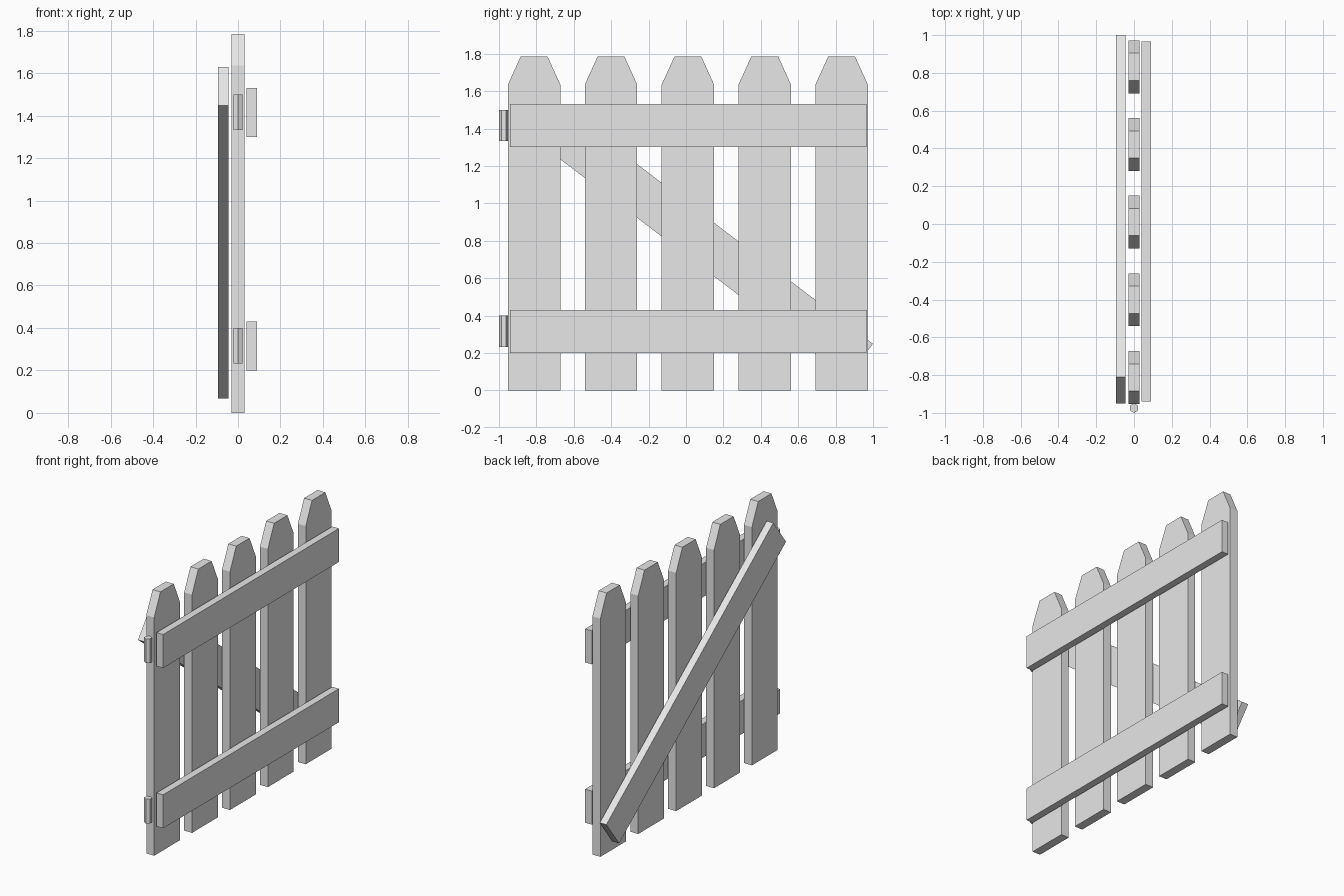
import bpy
import math

cube = bpy.data.objects.get("Cube")
if cube:
    bpy.data.objects.remove(cube, do_unlink=True)

# One plain pale grey for the whole gate
GREY = (0.8, 0.8, 0.8, 1.0)
mat = bpy.data.materials.new("pale grey")
mat.use_nodes = True
mat.diffuse_color = GREY
mat.node_tree.nodes["Principled BSDF"].inputs["Base Color"].default_value = GREY


def board(name, outline, x0, x1):
    """Extrude a counter-clockwise (y, z) outline from x0 to x1."""
    n = len(outline)
    verts = [(x, y, z) for x in (x0, x1) for y, z in outline]
    faces = [tuple(reversed(range(n))), tuple(range(n, 2 * n))]
    faces += [(i, (i + 1) % n, (i + 1) % n + n, i + n) for i in range(n)]
    mesh = bpy.data.meshes.new(name)
    mesh.from_pydata(verts, [], faces)
    mesh.materials.append(mat)
    obj = bpy.data.objects.new(name, mesh)
    bpy.context.collection.objects.link(obj)
    return obj


def rectangle(y0, y1, z0, z1):
    return [(y0, z0), (y1, z0), (y1, z1), (y0, z1)]


# Upright pickets with clipped tops
for i in range(5):
    c = 0.01 + (i - 2) * 0.411
    board(f"picket_{i + 1}",
          [(c - 0.14, 0), (c + 0.14, 0), (c + 0.14, 1.635),
           (c + 0.072, 1.785), (c - 0.072, 1.785), (c - 0.14, 1.635)],
          -0.03, 0.03)

# Horizontal rails and the hinge barrels at their ends
for label, z in (("lower", 0.2), ("upper", 1.3)):
    board(f"{label}_rail", rectangle(-0.94, 0.965, z, z + 0.23), 0.04, 0.09)
    bpy.ops.mesh.primitive_cylinder_add(
        vertices=6, radius=0.025, depth=0.166, location=(0, -0.975, z + 0.116))
    hinge = bpy.context.object
    hinge.name = f"{label}_hinge"
    hinge.data.materials.append(mat)

# Diagonal brace behind the pickets
brace = board("diagonal_brace", rectangle(-1.138, 1.138, -0.114, 0.114), -0.095, -0.045)
brace.location = (0, 0.025, 0.848)
brace.rotation_euler.x = -math.radians(37.3)
